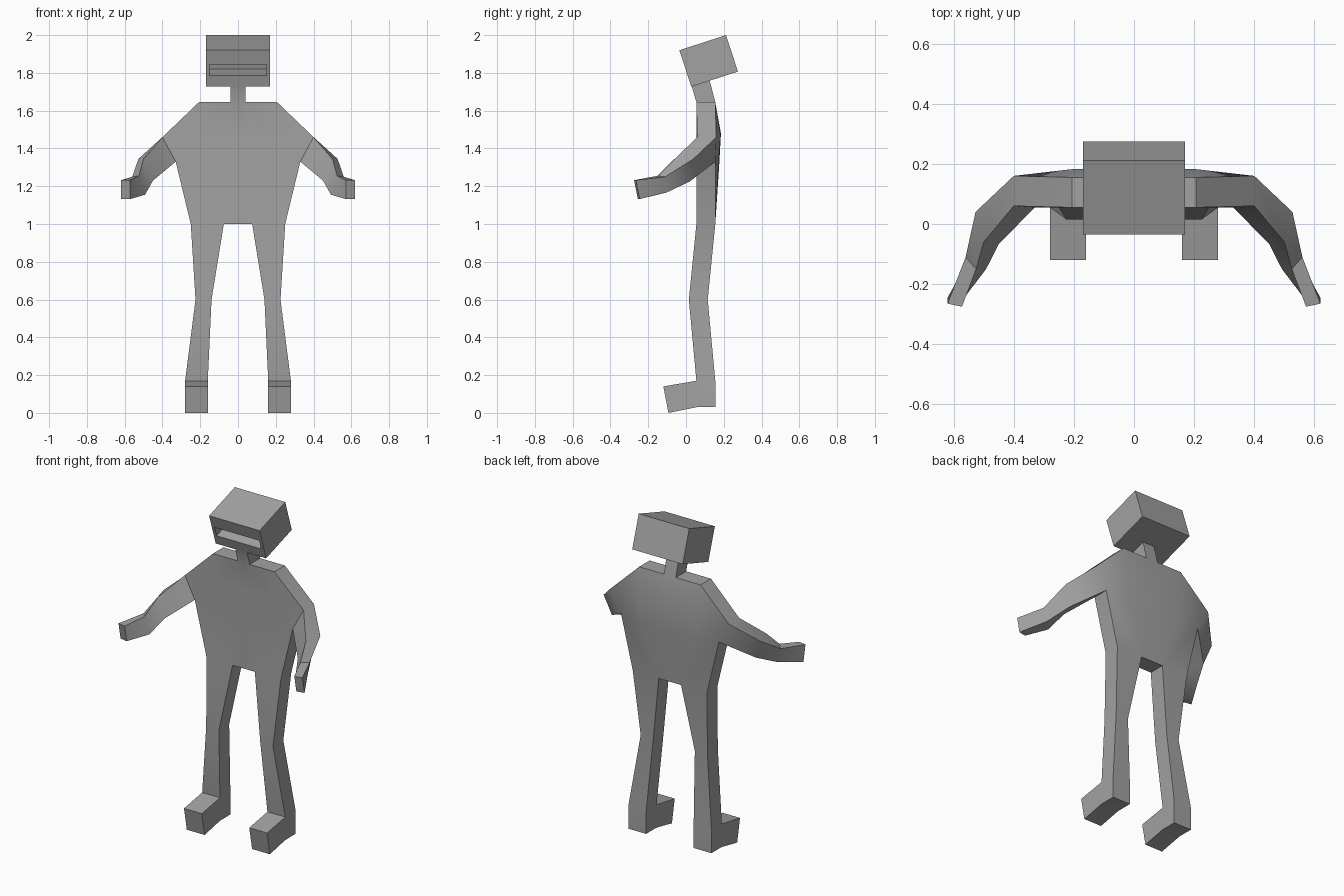
import bpy, bmesh, math
from mathutils import Vector

if "Cube" in bpy.data.objects:
    bpy.data.objects.remove(bpy.data.objects["Cube"])

grey = bpy.data.materials.new("grey")
grey.diffuse_color = (0.36, 0.36, 0.36, 1)
grey.use_nodes = True
grey.node_tree.nodes["Principled BSDF"].inputs["Base Color"].default_value = grey.diffuse_color


def finish(name, bm, mirror=False):
    bmesh.ops.recalc_face_normals(bm, faces=bm.faces[:])
    mesh = bpy.data.meshes.new(name)
    bm.to_mesh(mesh)
    bm.free()
    mesh.materials.append(grey)
    obj = bpy.data.objects.new(name, mesh)
    bpy.context.collection.objects.link(obj)
    bpy.ops.object.select_all(action='DESELECT')
    obj.select_set(True)
    bpy.context.view_layer.objects.active = obj
    bpy.ops.object.shade_smooth_by_angle(angle=math.radians(35))
    if mirror:
        mod = obj.modifiers.new("mirror", 'MIRROR')
        mod.use_clip = True
    return obj


def flat(x, z, front=0.055, back=0.155):
    """Front and back point sharing the same x and z."""
    return (x, front, z), (x, back, z)


# Body stations: each is a front point and a back point of the slab
stations = {
    # neck and trunk
    "neck_c": ((0, 0.03, 1.73), (0, 0.125, 1.76)),
    "neck": ((0.04, 0.03, 1.73), (0.04, 0.125, 1.76)),
    "base_c": flat(0, 1.645),
    "base": flat(0.04, 1.645),
    "shoulder": flat(0.207, 1.645),
    "chest_c": flat(0, 1.48, back=0.185),
    "chest": flat(0.04, 1.48, back=0.185),
    "chest_s": flat(0.2, 1.47, back=0.183),
    "deltoid": flat(0.4, 1.46, 0.06, 0.16),
    "mid_c": flat(0, 1.3, back=0.175),
    "mid": flat(0.05, 1.3, back=0.175),
    "mid_s": flat(0.18, 1.31, back=0.172),
    "armpit": flat(0.33, 1.33),
    "waist_c": flat(0, 1.0),
    "crotch": flat(0.075, 1.0),
    "hip": flat(0.25, 1.0),
    # arm
    "elbow_t": ((0.5, -0.06, 1.345), (0.527, 0.04, 1.345)),
    "elbow_b": ((0.45, -0.067, 1.23), (0.485, 0.02, 1.225)),
    "wrist_t": ((0.525, -0.15, 1.255), (0.56, -0.11, 1.25)),
    "wrist_b": ((0.492, -0.15, 1.155), (0.54, -0.1, 1.168)),
    "hand_t": ((0.572, -0.275, 1.232), (0.62, -0.265, 1.232)),
    "hand_b": ((0.572, -0.255, 1.132), (0.62, -0.245, 1.132)),
    # leg
    "knee_i": flat(0.14, 0.6, 0.015, 0.115),
    "knee_o": flat(0.225, 0.6, 0.015, 0.115),
    "ankle_i": flat(0.16, 0.17),
    "ankle_o": flat(0.28, 0.17),
    "heel_i": flat(0.16, 0.03),
    "heel_o": flat(0.28, 0.03),
}

# Cells of the slab, each listing the stations around it
cells = [
    # neck and trunk
    ("neck_c", "neck", "base", "base_c"),
    ("base_c", "base", "chest", "chest_c"),
    ("base", "shoulder", "chest_s", "chest"),
    ("shoulder", "deltoid", "chest_s"),
    ("chest_c", "chest", "mid", "mid_c"),
    ("chest", "chest_s", "mid_s", "mid"),
    ("chest_s", "deltoid", "armpit", "mid_s"),
    ("mid_c", "mid", "crotch", "waist_c"),
    ("mid", "mid_s", "crotch"),
    ("mid_s", "armpit", "hip", "crotch"),
    # arm
    ("deltoid", "elbow_t", "elbow_b", "armpit"),
    ("elbow_t", "wrist_t", "wrist_b", "elbow_b"),
    ("wrist_t", "hand_t", "hand_b", "wrist_b"),
    # leg
    ("crotch", "hip", "knee_o", "knee_i"),
    ("knee_i", "knee_o", "ankle_o", "ankle_i"),
    ("ankle_i", "ankle_o", "heel_o", "heel_i"),
]

bm = bmesh.new()
pts = {k: [bm.verts.new(p) for p in pair] for k, pair in stations.items()}
edges = {}
for ring in cells:
    if "heel_i" not in ring:
        bm.faces.new([pts[k][0] for k in ring])
    bm.faces.new([pts[k][1] for k in reversed(ring)])
    for a, b in zip(ring, ring[1:] + ring[:1]):
        edges.setdefault(frozenset((a, b)), []).append((a, b))

# Walls around the outline, leaving the middle open for the mirror
for uses in edges.values():
    a, b = uses[0]
    on_middle = stations[a][0][0] == 0 and stations[b][0][0] == 0
    if len(uses) == 1 and not on_middle:
        bm.faces.new((pts[b][0], pts[a][0], pts[a][1], pts[b][1]))

# Foot drawn forward from the front of the ankle
back = [pts[k][0] for k in ("ankle_i", "ankle_o", "heel_o", "heel_i")]
toe = [bm.verts.new(p) for p in ((0.16, -0.12, 0.14), (0.28, -0.12, 0.14),
                                 (0.28, -0.093, 0), (0.16, -0.093, 0))]
bm.faces.new(toe)
for i in range(4):
    j = (i + 1) % 4
    bm.faces.new((back[i], back[j], toe[j], toe[i]))
finish("body", bm, mirror=True)

# Tilted head: front face with a mouth opening that is sunk inward
W = 0.17
top_f, top_b = Vector((0, -0.035, 1.92)), Vector((0, 0.212, 2.0))
low_f, low_b = Vector((0, 0.028, 1.727)), Vector((0, 0.275, 1.807))
inward = (top_b - top_f).normalized() * 0.11


def rect(bm, upper, lower, half):
    return [bm.verts.new(p + Vector((s * half, 0, 0)))
            for p, s in ((upper, -1), (upper, 1), (lower, 1), (lower, -1))]


bm = bmesh.new()
lip_t, lip_b = top_f.lerp(low_f, 0.39), top_f.lerp(low_f, 0.69)
loops = [rect(bm, top_b, low_b, W),
         rect(bm, top_f, low_f, W),
         rect(bm, lip_t, lip_b, 0.15),
         rect(bm, lip_t + inward, lip_b + inward, 0.15)]
bm.faces.new(loops[0])
bm.faces.new(loops[-1])
for a, b in zip(loops, loops[1:]):
    for i in range(4):
        j = (i + 1) % 4
        bm.faces.new((a[i], a[j], b[j], b[i]))
finish("head", bm)
